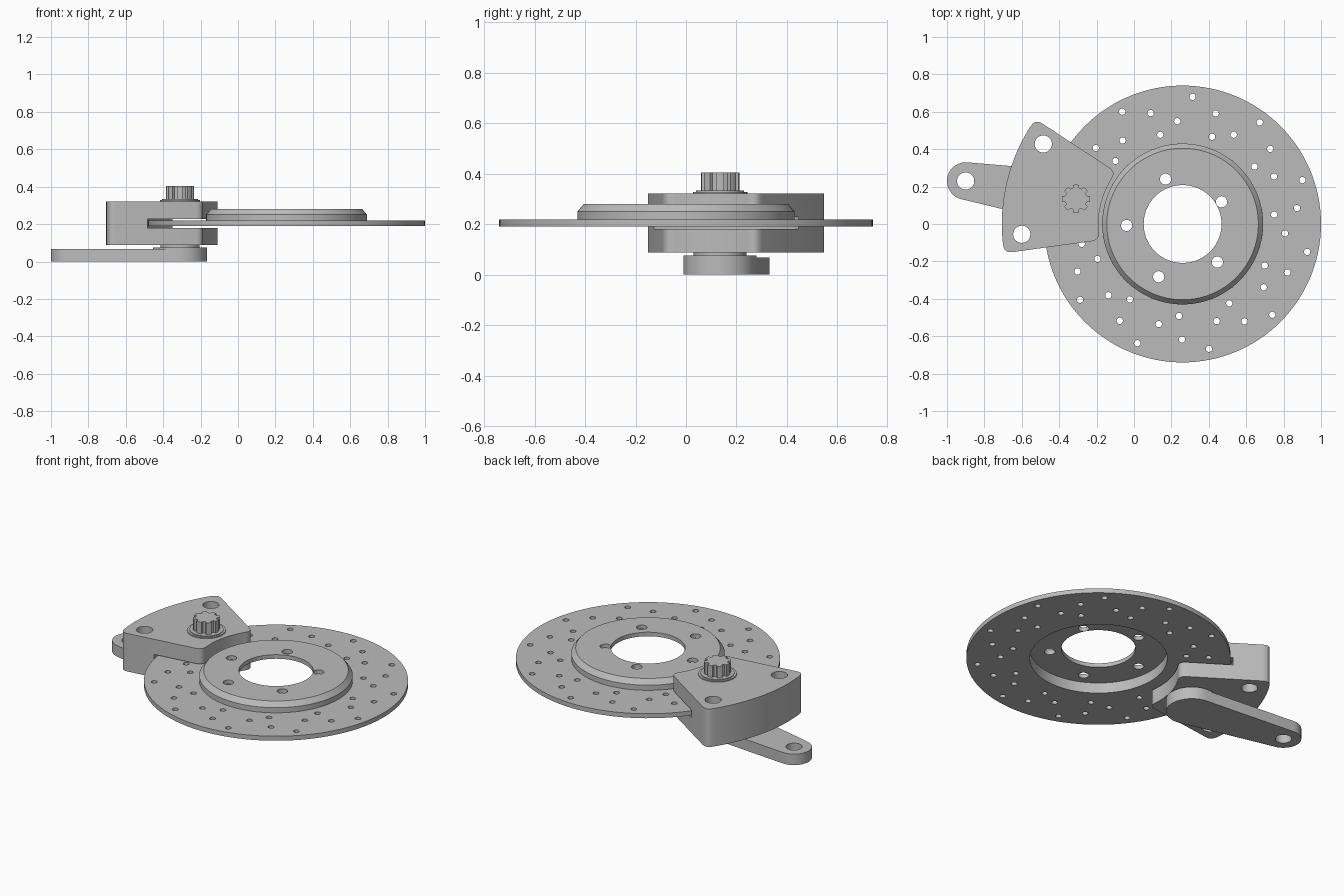
import bpy, bmesh, math
from mathutils import Vector

cube = bpy.data.objects.get("Cube")
if cube:
    bpy.data.objects.remove(cube)

metal = bpy.data.materials.new("grey metal")
metal.use_nodes = True
GREY = (0.5, 0.5, 0.5, 1)
metal.diffuse_color = GREY
metal.node_tree.nodes["Principled BSDF"].inputs["Base Color"].default_value = GREY

DISC = Vector((0.26, 0))
PIVOT = Vector((-0.31, 0.135))
LEVER_END = Vector((-0.9, 0.23))


def polar(centre, radius, degrees):
    a = math.radians(degrees)
    return centre + radius * Vector((math.cos(a), math.sin(a)))


def arc(centre, radius, start, end, steps):
    return [polar(centre, radius, start + (end - start) * i / steps) for i in range(steps + 1)]


def circle(centre, radius, sides=64):
    return arc(centre, radius, 0, 360, sides)[:-1]


def finish(name, bm):
    bmesh.ops.recalc_face_normals(bm, faces=bm.faces)
    mesh = bpy.data.meshes.new(name)
    bm.to_mesh(mesh)
    bm.free()
    mesh.materials.append(metal)
    obj = bpy.data.objects.new(name, mesh)
    bpy.context.collection.objects.link(obj)
    return obj


def prisms(name, outlines, low, high):
    """Extrude one or more 2D outlines between two heights."""
    bm = bmesh.new()
    for outline in outlines:
        base = bm.faces.new([bm.verts.new((p.x, p.y, low)) for p in outline])
        top = bmesh.ops.extrude_face_region(bm, geom=[base])["geom"]
        for v in top:
            if isinstance(v, bmesh.types.BMVert):
                v.co.z = high
    return finish(name, bm)


def lathe(name, centre, profile, sides=128):
    """Revolve a closed radius/height profile around a vertical axis."""
    bm = bmesh.new()
    rings = [[bm.verts.new((*p, z)) for p in circle(centre, r, sides)] for r, z in profile]
    for a, b in zip(rings, rings[1:] + rings[:1]):
        for i in range(sides):
            j = (i + 1) % sides
            bm.faces.new((a[i], a[j], b[j], b[i]))
    return finish(name, bm)


def cut(obj, cutter):
    mod = obj.modifiers.new("cut", "BOOLEAN")
    mod.operation = "DIFFERENCE"
    mod.solver = "EXACT"
    mod.object = cutter
    cutter.hide_render = True
    cutter.hide_set(True)


def round_corners(points, radius, steps=6):
    """Replace sharp corners of an outline with small curves."""
    result = []
    for i, p in enumerate(points):
        before, after = points[i - 1] - p, points[(i + 1) % len(points)] - p
        if before.angle(after) > math.radians(150):
            result.append(p)
            continue
        a, b = p + before.normalized() * radius, p + after.normalized() * radius
        for k in range(steps + 1):
            t = k / steps
            result.append(a * (1 - t) ** 2 + p * 2 * t * (1 - t) + b * t * t)
    return result


# Brake disc with raised, hollow centre
disc = lathe("brake_disc", DISC, [
    (0.74, 0.19), (0.74, 0.218), (0.43, 0.218), (0.43, 0.25), (0.405, 0.28),
    (0.208, 0.28), (0.208, 0.255), (0.385, 0.255), (0.385, 0.19)])

# Vent holes in four staggered rings, and the five mounting holes
vents = [circle(polar(DISC, r, start + 360 / 11 * k), 0.017, 16)
         for r, start in ((0.682, 20.1), (0.617, 7.9), (0.55, 27.5), (0.492, 5.9))
         for k in range(11)]
mounts = [circle(polar(Vector((0.235, -0.027)), 0.275, 32 + 72 * k), 0.03, 24) for k in range(5)]
cut(disc, prisms("disc_hole_cutter", vents + mounts, 0.1, 0.4))

# Caliper body: a rounded sector around the disc
outer = arc(DISC, 0.967, 144.5, 189.3, 10)
inner = arc(DISC, 0.45, 191, 142, 8)
caliper = prisms("caliper_body", [round_corners(outer + inner, 0.045)], 0.087, 0.322)
cut(caliper, prisms("disc_slot_cutter", [circle(DISC, 0.755, 128)], 0.18, 0.228))
bolt_holes = [circle(Vector(p), 0.046, 32) for p in ((-0.485, 0.428), (-0.6, -0.055))]
cut(caliper, prisms("caliper_hole_cutter", bolt_holes, 0, 0.5))

# Pivot collars above and below the caliper
prisms("upper_collar", [circle(PIVOT, 0.108)], 0.32, 0.328)
prisms("upper_collar_step", [circle(PIVOT, 0.095)], 0.328, 0.333)
prisms("lower_collar", [circle(PIVOT, 0.105)], 0.076, 0.09)

# Splined post
spline = []
for k in range(8):
    for r, offset in ((0.06, -15), (0.075, -12), (0.076, 0), (0.075, 12), (0.06, 15)):
        spline.append(polar(PIVOT, r, k * 45 + offset))
prisms("splined_post", [spline], 0.32, 0.405)

# Lever arm: two tangent-joined round ends
axis = PIVOT - LEVER_END
heading = math.degrees(math.atan2(axis.y, axis.x))
tangent = math.degrees(math.acos((0.1 - 0.145) / axis.length))
arm = (arc(LEVER_END, 0.1, heading + tangent, heading + 360 - tangent, 24)
       + arc(PIVOT, 0.145, heading - tangent, heading + tangent, 36))
lever = prisms("lever_arm", [arm], 0, 0.068)
cut(lever, prisms("lever_hole_cutter", [circle(LEVER_END, 0.046, 32)], -0.1, 0.2))
prisms("lever_hub", [circle(PIVOT, 0.145)], 0.068, 0.076)

# Smooth curved walls, keep hard edges
for obj in bpy.context.collection.objects:
    if obj.type == "MESH" and not obj.hide_render:
        bpy.ops.object.select_all(action="DESELECT")
        obj.select_set(True)
        bpy.context.view_layer.objects.active = obj
        bpy.ops.object.shade_smooth_by_angle(angle=math.radians(25))
